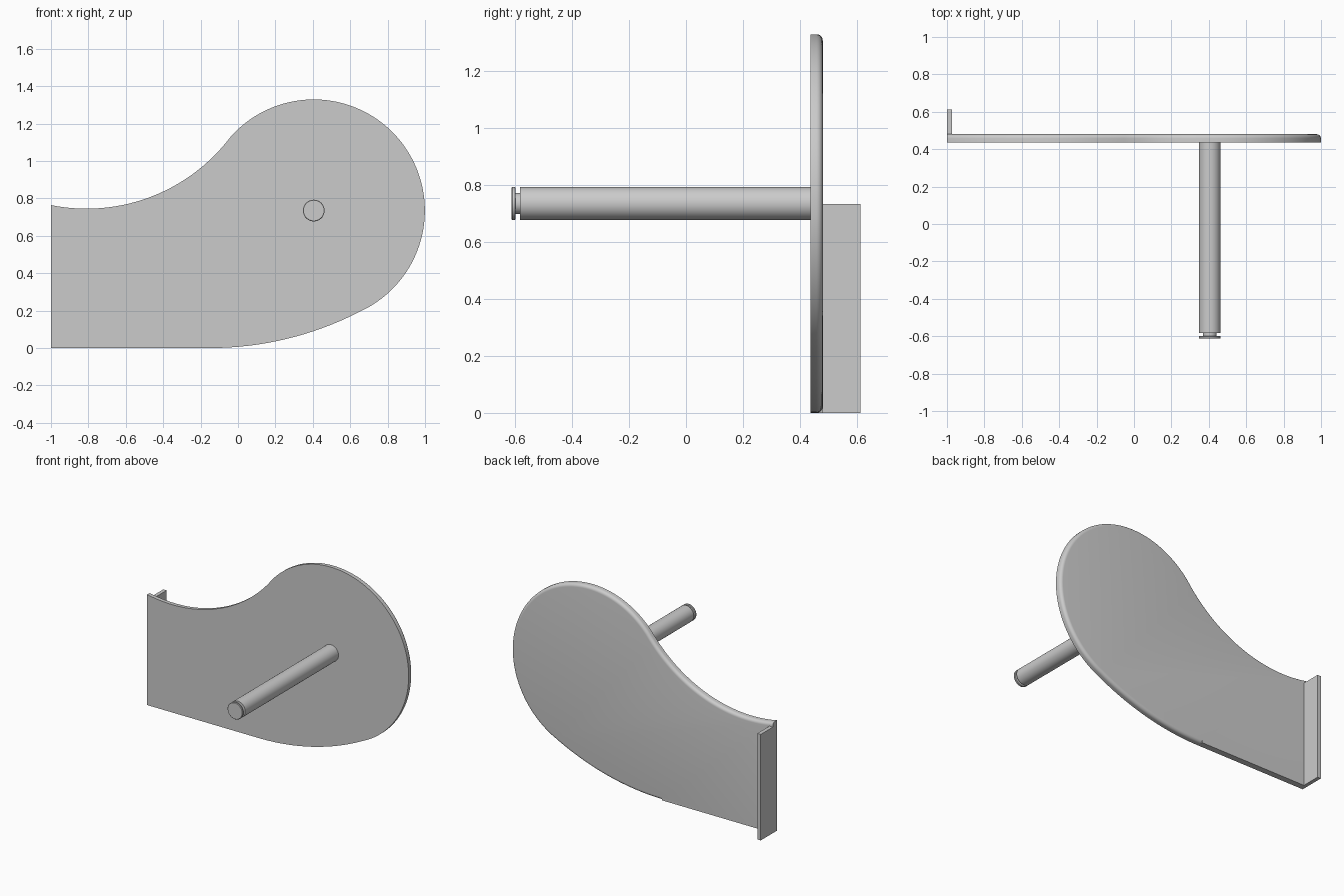
import bpy
import bmesh
from math import acos, asin, atan2, cos, pi, sin, sqrt

if "Cube" in bpy.data.objects:
    bpy.data.objects.remove(bpy.data.objects["Cube"])

# One plain grey for everything
GREY = (0.6, 0.6, 0.6, 1)
grey = bpy.data.materials.new("plain grey")
grey.use_nodes = True
grey.diffuse_color = GREY
grey.node_tree.nodes["Principled BSDF"].inputs["Base Color"].default_value = GREY

# Main dimensions
FRONT, BACK, TAIL = 0.437, 0.48, -1.0
HUB_X, HUB_Z, HUB_R = 0.405, 0.735, 0.594
NECK_X, NECK_R = -0.81, 0.964          # concave arc over the tail
NECK_Z = 0.745 + NECK_R
BELLY_X, BELLY_R = -0.15, 1.749        # wide arc under the disc
FILLET = 0.022


def finish(bm, name, smooth=True):
    bmesh.ops.recalc_face_normals(bm, faces=bm.faces)
    mesh = bpy.data.meshes.new(name)
    bm.to_mesh(mesh)
    bm.free()
    mesh.materials.append(grey)
    obj = bpy.data.objects.new(name, mesh)
    bpy.context.collection.objects.link(obj)
    if smooth:
        bpy.ops.object.select_all(action="DESELECT")
        obj.select_set(True)
        bpy.context.view_layer.objects.active = obj
        bpy.ops.object.shade_smooth_by_angle(angle=pi / 6)
    return obj


def arc(cx, cz, r, start, end, count):
    steps = [start + (end - start) * i / count for i in range(count + 1)]
    return [(cx + r * cos(a), cz + r * sin(a)) for a in steps]


def outline(inset):
    """Plate outline; only the curved edges move in by the inset."""
    join_top = atan2(NECK_Z - HUB_Z, NECK_X - HUB_X)
    join_low = atan2(HUB_Z - BELLY_R, HUB_X - BELLY_X)
    r = NECK_R + inset
    tail_start = -acos((TAIL - NECK_X) / r)
    points = arc(NECK_X, NECK_Z, r, tail_start, join_top - pi, 40)
    points += arc(HUB_X, HUB_Z, HUB_R - inset, join_top, join_low, 90)[1:]
    points += arc(BELLY_X, BELLY_R, BELLY_R - inset, join_low, -pi / 2, 30)[1:]
    return points + [(BELLY_X - 0.001, 0), (TAIL, 0)]


# Backplate: outline lofted from front to back with a rounded rear edge
bm = bmesh.new()
sections = [(FRONT, 0)]
for i in range(7):
    a = i / 6 * pi / 2
    sections.append((BACK - FILLET + FILLET * sin(a), FILLET * (1 - cos(a))))
rings = [[bm.verts.new((x, y, z)) for x, z in outline(d)] for y, d in sections]
for low, high in zip(rings, rings[1:]):
    for i in range(len(low)):
        bm.faces.new((low[i - 1], low[i], high[i], high[i - 1]))
bm.faces.new(rings[0])
bm.faces.new(rings[-1])
finish(bm, "backplate")

# Mounting flange behind the tail end
bm = bmesh.new()
bmesh.ops.create_cube(bm, size=1)
x0, x1, y0, y1, height = TAIL, TAIL + 0.026, BACK - 0.01, 0.612, 0.733
for v in bm.verts:
    v.co.x = x1 if v.co.x > 0 else x0
    v.co.y = y1 if v.co.y > 0 else y0
    v.co.z = height if v.co.z > 0 else 0
finish(bm, "mounting_flange", smooth=False)

# Peg: turned profile of (y, radius) with a groove and a rounded end cap
profile = [(FRONT + 0.005, 0.058), (-0.582, 0.058), (-0.582, 0.037),
           (-0.598, 0.037), (-0.598, 0.055), (-0.601, 0.058),
           (-0.609, 0.058), (-0.612, 0.055)]
SIDES = 48
bm = bmesh.new()
rings = [[bm.verts.new((x, y, z))
          for x, z in arc(HUB_X, HUB_Z, r, 0, 2 * pi, SIDES)[:-1]]
         for y, r in profile]
for low, high in zip(rings, rings[1:]):
    for i in range(SIDES):
        bm.faces.new((low[i - 1], low[i], high[i], high[i - 1]))
bm.faces.new(rings[0])
bm.faces.new(rings[-1])
finish(bm, "peg")
